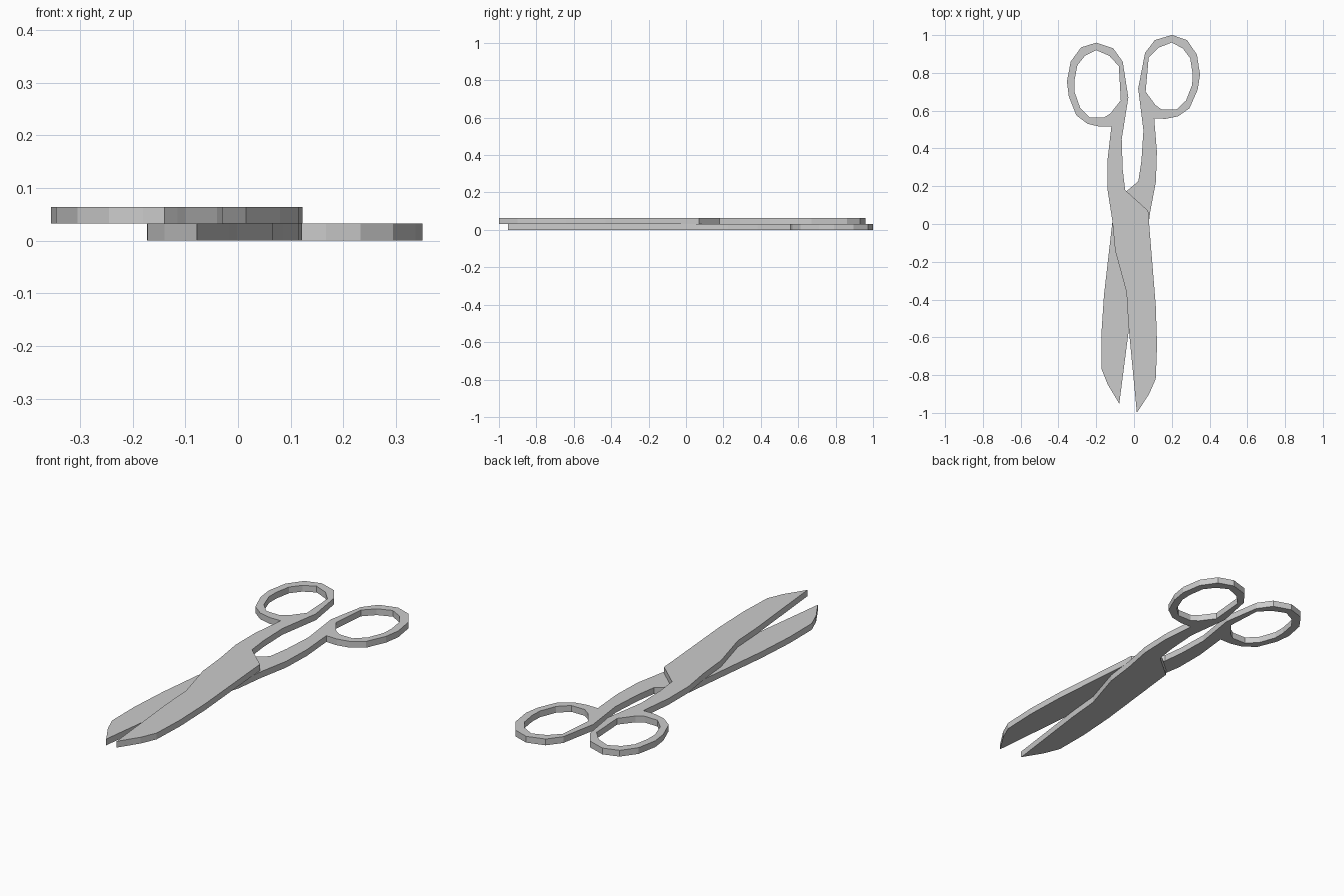
import bpy
import bmesh
from mathutils import Matrix, Vector

cube = bpy.data.objects.get("Cube")
if cube:
    bpy.data.objects.remove(cube)

THICK = 0.032

# One plain steel material for both halves
steel = bpy.data.materials.new("plain_grey_steel")
steel.use_nodes = True
colour = (0.6, 0.6, 0.6, 1)
steel.diffuse_color = colour
steel.node_tree.nodes["Principled BSDF"].inputs["Base Color"].default_value = colour

# Outline pieces of one half: shank with shoulder, blade, finger loop
shank_inner = [(-.03, .67), (-.065, .45), (-.06, .29), (-.047, .18), (.075, .07)]
blade = [(.08, 0), (.115, -.43), (.122, -.64), (.115, -.82), (.08, -.9),
         (.015, -1), (-.03, -.53), (-.04, -.36), (-.1, -.14)]
shank_outer = [(-.115, .02), (-.14, .18), (-.14, .34), (-.12, .515)]
loop_outer = [(-.18, .515), (-.245, .53), (-.305, .575), (-.345, .675),
              (-.355, .755), (-.335, .86), (-.28, .935), (-.2, .96),
              (-.11, .93), (-.06, .86)]
finger_hole = [(-.2, .92), (-.13, .89), (-.08, .835), (-.07, .655),
               (-.125, .585), (-.16, .563), (-.235, .565), (-.285, .615),
               (-.315, .7), (-.315, .76), (-.3, .84), (-.26, .89)]
outline = shank_inner + blade + shank_outer + loop_outer


def plate(name, matrix, z):
    """Extrude the outline and its hole into a flat solid."""
    curve = bpy.data.curves.new(name, "CURVE")
    curve.dimensions = "2D"
    curve.fill_mode = "BOTH"
    curve.extrude = THICK / 2
    for points in (outline, finger_hole):
        spline = curve.splines.new("POLY")
        spline.points.add(len(points) - 1)
        for p, (x, y) in zip(spline.points, points):
            v = matrix @ Vector((x, y, 0))
            p.co = (v.x, v.y, 0, 1)
        spline.use_cyclic_u = True
        spline.use_smooth = False
    helper = bpy.data.objects.new(name + "_profile", curve)
    bpy.context.collection.objects.link(helper)
    bpy.context.view_layer.update()
    mesh = bpy.data.meshes.new_from_object(
        helper.evaluated_get(bpy.context.evaluated_depsgraph_get()))
    bpy.data.objects.remove(helper)

    # Weld the caps to the rim and keep every face flat
    bm = bmesh.new()
    bm.from_mesh(mesh)
    bmesh.ops.remove_doubles(bm, verts=bm.verts, dist=0.0001)
    bmesh.ops.recalc_face_normals(bm, faces=bm.faces)
    for face in bm.faces:
        face.smooth = False
        face.material_index = 0
    bm.to_mesh(mesh)
    bm.free()
    mesh.materials.clear()
    mesh.materials.append(steel)
    obj = bpy.data.objects.new(name, mesh)
    obj.location.z = z
    bpy.context.collection.objects.link(obj)


# The lower half is the upper one mirrored and swung slightly open
mirror = Matrix.Scale(-1, 4, (1, 0, 0))
swing = Matrix.Translation((-.03, .048, 0)) @ Matrix.Rotation(-.033, 4, "Z")
plate("upper_scissor_half", Matrix.Identity(4), THICK * 1.5)
plate("lower_scissor_half", swing @ mirror, THICK / 2)
